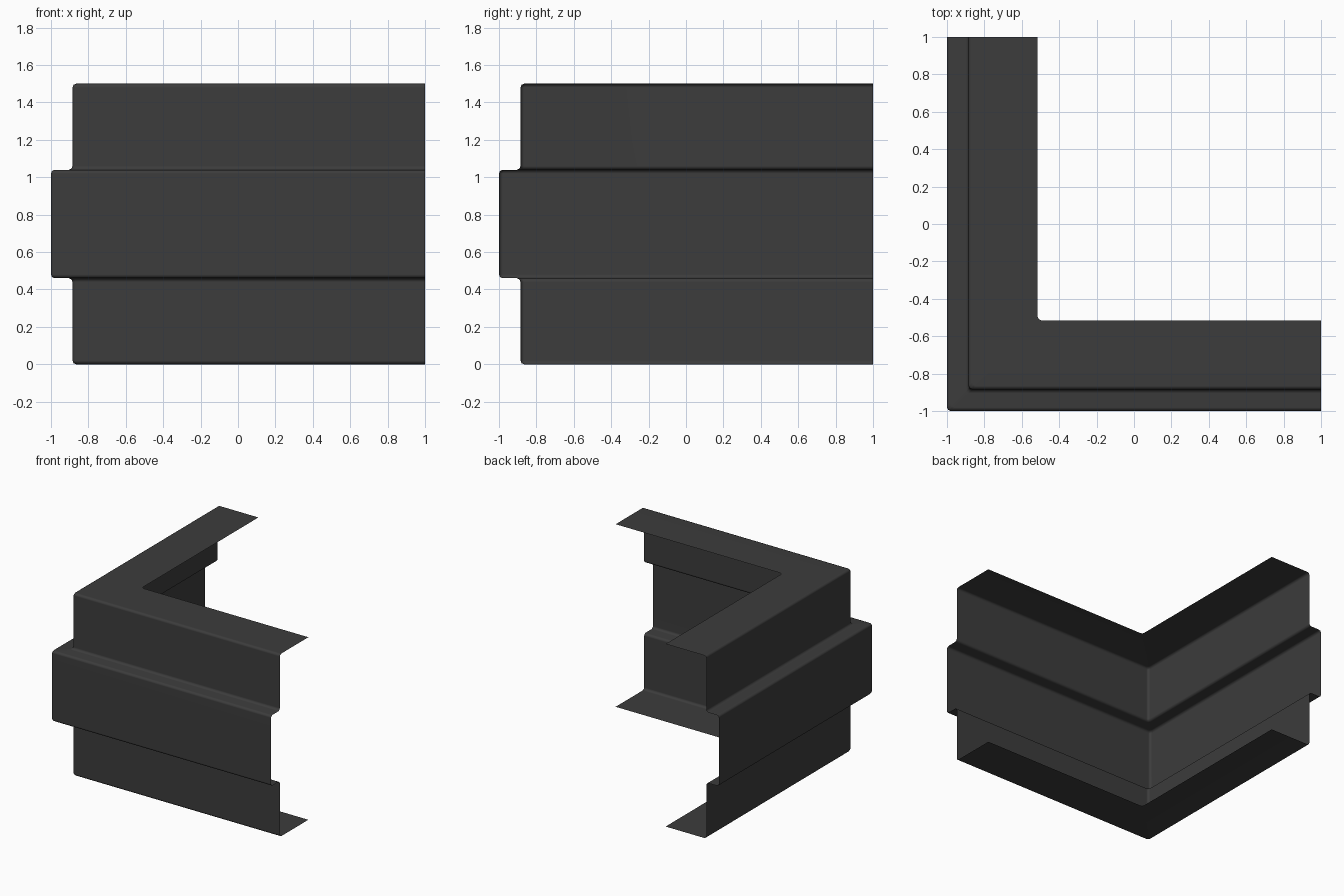
import bpy, bmesh
from mathutils import Vector

cube = bpy.data.objects.get("Cube")
if cube:
    bpy.data.objects.remove(cube)

BEND = 0.02   # bend radius of the folded sheet
STEPS = 2     # facets per bend


def rounded(points, radius=BEND):
    """Polyline with every inner corner replaced by a short arc."""
    pts = [Vector(p) for p in points]
    out = [pts[0]]
    for a, b, c in zip(pts, pts[1:], pts[2:]):
        start = b + (a - b).normalized() * radius
        end = b + (c - b).normalized() * radius
        centre = start + end - b
        for i in range(STEPS + 1):
            spoke = start.lerp(end, i / STEPS) - centre
            out.append(centre + spoke.normalized() * radius)
    return out + [pts[-1]]


# Sheet profile: distance from the middle, height
FLANGE, WALL, RIB, END = -0.515, -0.885, -1.0, 1.0
LOW, HIGH, TOP = 0.46, 1.04, 1.5
profile = rounded([(FLANGE, 0), (WALL, 0), (WALL, LOW), (RIB, LOW),
                   (RIB, HIGH), (WALL, HIGH), (WALL, TOP), (FLANGE, TOP)])

# Sweep the profile round the right-angled corner
bm = bmesh.new()
rows = []
for d, z in profile:
    plan = rounded([(END, d), (d, d), (d, END)])
    rows.append([bm.verts.new((p.x, p.y, z)) for p in plan])
for low, high in zip(rows, rows[1:]):
    for i in range(len(low) - 1):
        bm.faces.new((low[i], high[i], high[i + 1], low[i + 1]))
mesh = bpy.data.meshes.new("corner_trim")
bm.to_mesh(mesh)
bm.free()

trim = bpy.data.objects.new("corner_trim", mesh)
bpy.context.collection.objects.link(trim)

# Dark grey metal
colour = (0.045, 0.045, 0.045, 1)
metal = bpy.data.materials.new("dark_grey_metal")
metal.use_nodes = True
metal.diffuse_color = colour
metal.node_tree.nodes["Principled BSDF"].inputs["Base Color"].default_value = colour
mesh.materials.append(metal)

# Smooth bends, flat panels
bpy.context.view_layer.objects.active = trim
trim.select_set(True)
bpy.ops.object.shade_smooth_by_angle(angle=1.0)
weighted = trim.modifiers.new("flat_panels", 'WEIGHTED_NORMAL')
weighted.keep_sharp = True
